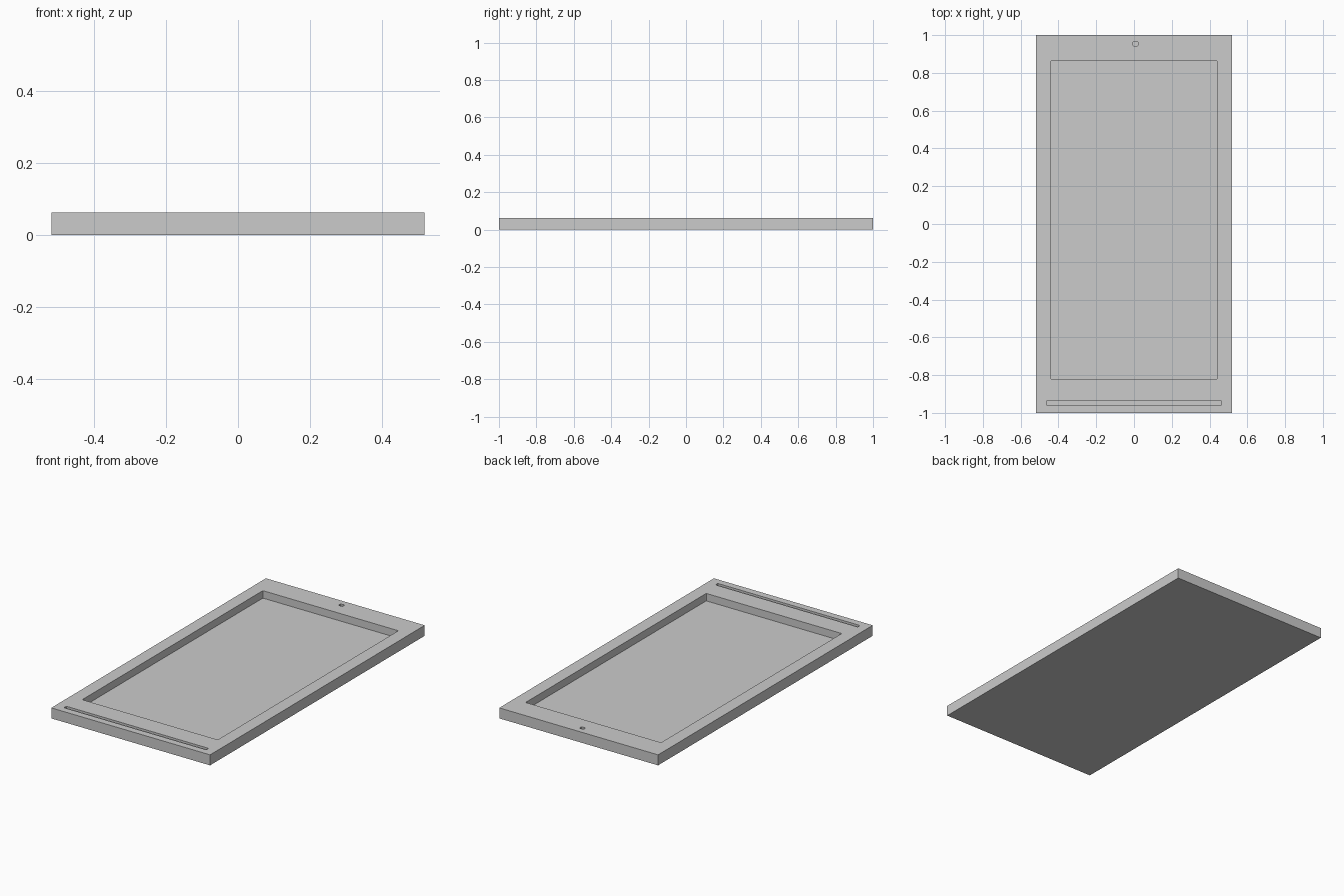
import bpy

cube = bpy.data.objects.get("Cube")
if cube:
    bpy.data.objects.remove(cube, do_unlink=True)

HEIGHT = 0.062
FLOOR = 0.018

grey = bpy.data.materials.new("light grey")
grey.use_nodes = True
grey.diffuse_color = (0.6, 0.6, 0.6, 1)
grey.node_tree.nodes["Principled BSDF"].inputs["Base Color"].default_value = (0.6, 0.6, 0.6, 1)


def box(name, x0, x1, y0, y1, z0, z1):
    """Box between two corners, with its scale applied."""
    bpy.ops.mesh.primitive_cube_add(
        size=1, location=((x0 + x1) / 2, (y0 + y1) / 2, (z0 + z1) / 2))
    ob = bpy.context.object
    ob.name = name
    ob.scale = (x1 - x0, y1 - y0, z1 - z0)
    bpy.ops.object.transform_apply(location=True, rotation=False, scale=True)
    ob.data.materials.append(grey)
    return ob


def round_corners(ob, radius):
    """Round the vertical edges of a cutter slightly."""
    mod = ob.modifiers.new("corners", 'BEVEL')
    mod.width = radius
    mod.segments = 2
    weights = ob.data.attributes.new("bevel_weight_edge", 'FLOAT', 'EDGE')
    for edge in ob.data.edges:
        a, b = (ob.data.vertices[i].co for i in edge.vertices)
        weights.data[edge.index].value = float(abs(a.z - b.z) > 0.01)
    mod.limit_method = 'WEIGHT'
    bpy.ops.object.modifier_apply(modifier=mod.name)


def carve(body, name, x0, x1, y0, y1, radius):
    """Sink a pocket into the top of the body."""
    cutter = box(name, x0, x1, y0, y1, FLOOR, HEIGHT + 0.05)
    cutter.hide_render = True
    round_corners(cutter, radius)
    mod = body.modifiers.new(name, 'BOOLEAN')
    mod.operation = 'DIFFERENCE'
    mod.solver = 'EXACT'
    mod.object = cutter
    bpy.context.view_layer.objects.active = body
    bpy.ops.object.modifier_apply(modifier=mod.name)
    bpy.data.objects.remove(cutter, do_unlink=True)


# Flat slab body
body = box("tray_body", -0.518, 0.518, -1, 1, 0, HEIGHT)

# Large recess, long slot at the front, small hole at the back
carve(body, "main_recess", -0.442, 0.442, -0.82, 0.863, 0.005)
carve(body, "front_slot", -0.464, 0.464, -0.959, -0.937, 0.004)
carve(body, "back_hole", -0.006, 0.021, 0.943, 0.965, 0.005)
